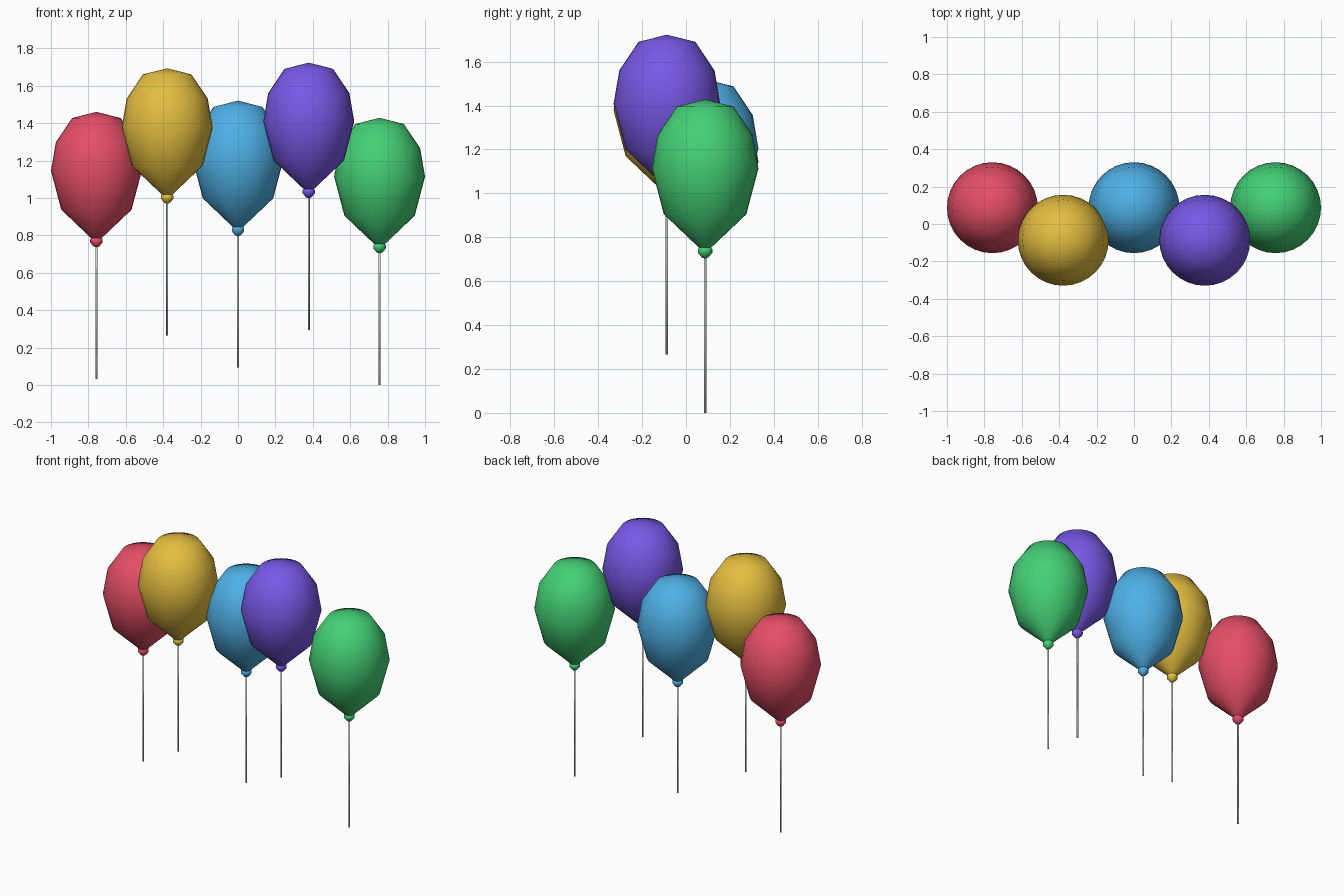
import bpy, bmesh, math

if "Cube" in bpy.data.objects:
    bpy.data.objects.remove(bpy.data.objects["Cube"])


def material(name, rgb):
    """Flat material from sRGB 0-255 values."""
    mat = bpy.data.materials.new(name)
    lin = [((c / 255 + 0.055) / 1.055) ** 2.4 for c in rgb]
    mat.diffuse_color = (*lin, 1)
    mat.use_nodes = True
    mat.node_tree.nodes["Principled BSDF"].inputs["Base Color"].default_value = mat.diffuse_color
    return mat


def lathe(name, profile, loc, mat, sides):
    """Revolve (radius, height) points around z; zero radius closes an end."""
    bm = bmesh.new()
    rings = []
    for r, z in profile:
        if r == 0:
            rings.append([bm.verts.new((0, 0, z))] * sides)
        else:
            rings.append([bm.verts.new((r * math.cos(math.tau * i / sides),
                                        r * math.sin(math.tau * i / sides), z))
                          for i in range(sides)])
    for low, high in zip(rings, rings[1:]):
        for i in range(sides):
            j = (i + 1) % sides
            corners = list(dict.fromkeys((low[i], low[j], high[j], high[i])))
            bm.faces.new(corners).smooth = True
    mesh = bpy.data.meshes.new(name)
    bm.to_mesh(mesh)
    bm.free()
    mesh.materials.append(mat)
    obj = bpy.data.objects.new(name, mesh)
    obj.location = loc
    bpy.context.collection.objects.link(obj)
    return obj


# Profiles, bottom to top, measured from the loose end of the string
BODY = [(0, 0.735), (0.025, 0.75), (0.188, 0.905), (0.243, 1.113),
        (0.217, 1.265), (0.13, 1.395), (0, 1.428)]
KNOT = [(0, 0.702), (0.016, 0.709), (0.033, 0.73), (0.033, 0.745),
        (0.024, 0.758), (0, 0.762)]
STRING = [(0, 0), (0.0055, 0), (0.0055, 0.72), (0, 0.72)]

string_mat = material("string grey", (212, 212, 208))

# Colour, sRGB value, height of the string's end
BALLOONS = [("red", (230, 78, 104), 0.032),
            ("yellow", (228, 190, 64), 0.265),
            ("blue", (78, 176, 230), 0.092),
            ("purple", (120, 88, 230), 0.295),
            ("green", (68, 208, 118), 0.0)]

# Row of balloons, alternately set back and forward
for n, (colour, rgb, height) in enumerate(BALLOONS):
    loc = ((n - 2) * 0.3785, 0.087 if n % 2 == 0 else -0.087, height)
    mat = material(colour, rgb)
    lathe(colour + "_balloon", BODY, loc, mat, 32)
    lathe(colour + "_knot", KNOT, loc, mat, 16)
    lathe(colour + "_string", STRING, loc, string_mat, 8)
